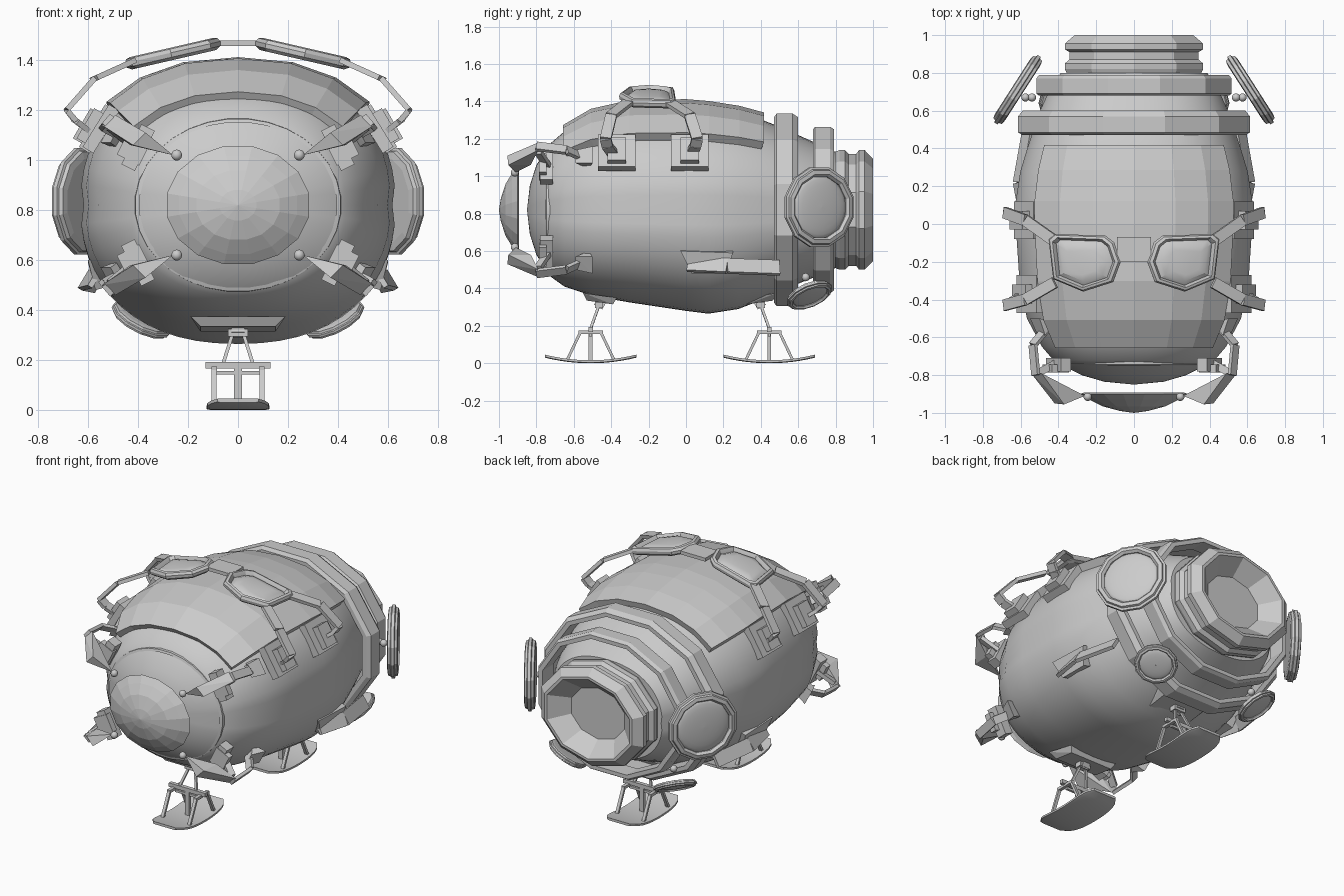
import bpy, bmesh
from math import sin, cos, pi, radians, exp, copysign
from mathutils import Vector, Matrix

if "Cube" in bpy.data.objects:
    bpy.data.objects.remove(bpy.data.objects["Cube"])

C = Vector((0, 0, 0.82))          # hull axis height, also the mirror centre


def make(name, verts, faces, mirror="", smooth=None, hull=False):
    """Mesh from world-space points, mirrored over x and/or z about the hull axis."""
    bm = bmesh.new()
    vs = [bm.verts.new(Vector(v) - C) for v in verts]
    if hull:
        bmesh.ops.convex_hull(bm, input=vs)
    for f in faces:
        bm.faces.new([vs[i] for i in f])
    bmesh.ops.remove_doubles(bm, verts=bm.verts, dist=1e-5)
    bmesh.ops.recalc_face_normals(bm, faces=bm.faces)
    me = bpy.data.meshes.new(name)
    bm.to_mesh(me)
    bm.free()
    if smooth:
        me.polygons.foreach_set("use_smooth", [True] * len(me.polygons))
        me.set_sharp_from_angle(angle=radians(smooth))
    ob = bpy.data.objects.new(name, me)
    ob.location = C
    bpy.context.collection.objects.link(ob)
    if mirror:
        m = ob.modifiers.new("mirror", "MIRROR")
        m.use_axis = ("x" in mirror, "y" in mirror, "z" in mirror)
        m.use_mirror_merge = False
    return ob


def loft(name, loops, closed=True, caps=False, wrap=False, **kw):
    """Skin a list of equal-length point loops."""
    n = len(loops[0])
    faces = []
    for a in range(len(loops) if wrap else len(loops) - 1):
        b = (a + 1) % len(loops)
        for i in range(n if closed else n - 1):
            j = (i + 1) % n
            faces.append((a * n + i, a * n + j, b * n + j, b * n + i))
    if caps:
        faces += [tuple(range(n)), tuple(range((len(loops) - 1) * n, len(loops) * n))]
    return make(name, [p for l in loops for p in l], faces, **kw)


def lathe(name, prof, segs, mat, **kw):
    loops = [[mat @ Vector((r * cos(2 * pi * (i + .5) / segs), r * sin(2 * pi * (i + .5) / segs), h))
              for i in range(segs)] for r, h in prof]
    return loft(name, loops, **kw)


def axis_y(zscale):
    return Matrix.Translation(C) @ Matrix.Rotation(-pi / 2, 4, 'X') @ Matrix.Diagonal((1, zscale, 1, 1))


def facing(p, n):
    return Matrix.Translation(p) @ Vector(n).to_track_quat('Z', 'Y').to_matrix().to_4x4()


def bar(name, p, q, w, t, up=(0, 0, 1), **kw):
    """Box from p to q; w across, t along the up direction."""
    p, q = Vector(p), Vector(q)
    d = (q - p).normalized()
    s = d.cross(Vector(up)).normalized()
    u = s.cross(d)
    return make(name, [e + s * a * w / 2 + u * b * t / 2 for e in (p, q) for a in (-1, 1) for b in (-1, 1)],
                [], hull=True, **kw)


def strap(name, pts, w, t, up, **kw):
    for a, b in zip(pts, pts[1:]):
        bar(name, a, b, w, t, up, **kw)


def ball(name, p, r=.022, **kw):
    prof = [(r * sin(pi * i / 8), -r * cos(pi * i / 8)) for i in range(9)]
    lathe(name, [(max(a, 1e-6), h) for a, h in prof], 12, Matrix.Translation(p), smooth=60, **kw)


# Hull: stations of y, half width, top z, bottom z
ST = [(-.85, .001, .821, .819), (-.835, .16, .95, .69), (-.80, .28, 1.06, .58), (-.74, .40, 1.15, .48),
      (-.72, .43, 1.18, .46), (-.65, .49, 1.24, .41), (-.5, .57, 1.32, .36), (-.3, .61, 1.365, .325),
      (0, .63, 1.37, .28), (.12, .63, 1.36, .265), (.28, .605, 1.335, .29), (.41, .565, 1.30, .34),
      (.5, .535, 1.265, .38), (.6, .50, 1.22, .425), (.7, .455, 1.175, .465), (.8, .39, 1.13, .51)]


def section(y, hx, top, bot, a, off=0):
    c, s = cos(a), sin(a)
    h = (top - C.z if s > 0 else C.z - bot) + off
    x = copysign(abs(c) ** .88, c) * (hx + off)
    z = copysign(abs(s) ** .88, s) * h
    return (x * (1 - .02 * exp(-(z / .025) ** 2)), y, C.z + z)


loft("hull", [[section(*s, 2 * pi * i / 56) for i in range(56)] for s in ST], caps=True, smooth=35)

# Faceted roof shell over the hull
roof = [(-.645, .49, 1.235, .4)] + ST[6:12]
cap = loft("roof_shell", [[section(*s, radians(42 + 96 * i / 6), .035) for i in range(7)] for s in roof], closed=False)
sol = cap.modifiers.new("thickness", "SOLIDIFY")
sol.thickness, sol.offset = .05, 0
for v in cap.data.vertices:
    v.co.z -= .018

# Rim around the nose
lathe("nose_rim", [(.395, -.75), (.412, -.745), (.415, -.72), (.39, -.71)], 32, axis_y(.84), smooth=30)

# Floating front shield
lathe("front_shield", [(.001, -1), (.075, -.99), (.17, -.965), (.24, -.93), (.29, -.9), (.27, -.892), (.001, -.892)],
      16, axis_y(.83))

# Rear hoops and exhaust
lathe("wide_hoop", [(.58, .47), (.61, .47), (.635, .485), (.635, .57), (.61, .6), (.58, .6)], 12, axis_y(.84), wrap=True)
lathe("narrow_hoop", [(.49, .68), (.52, .68), (.535, .69), (.535, .77), (.52, .79), (.49, .79)], 12, axis_y(.86), wrap=True)
lathe("exhaust", [(.37, .79), (.385, .82), (.385, .85), (.36, .87), (.36, .91), (.385, .925), (.385, .955),
                  (.33, 1.0), (.31, 1.0), (.2, .9), (.001, .9)], 10, axis_y(.83))


# Round side pods and small lower pods
def pod(name, p, n, R):
    m = facing(p, n) @ Matrix.Scale(R, 4)
    lathe(name + "_frame", [(.001, -.14), (.8, -.14), (.93, -.12), (.95, -.05), (1, -.03), (1, .05), (.94, .07),
                            (.92, .13), (.82, .15), (.76, .08), (.76, .0)], 12, m, mirror="x")
    lathe(name + "_dome", [(.77 * cos(a * pi / 12) + .001, .02 + .12 * sin(a * pi / 12)) for a in range(7)],
          24, m, mirror="x", smooth=40)


pod("side_pod", (.615, .71, .835), (.84, .54, 0), .22)
pod("lower_pod", (.385, .66, .365), (.43, .36, -.85), .13)
for p in ((.54, .67, .83), (.575, .67, .83), (.36, .64, .46)):
    ball("pod_joint", p, mirror="x")

# Four front fins with arms and mounts
F = "xz"
make("front_fin", [(.26, -.91, 1.02), (.37, -.955, 1.11), (.42, -.95, 1.06), (.49, -.79, 1.18),
                   (.545, -.79, 1.14), (.43, -.83, 1.06)], [], hull=True, mirror=F)
ball("fin_joint", (.245, -.915, 1.02), mirror=F)
strap("fin_arm", [(.52, -.8, 1.16), (.535, -.64, 1.14), (.46, -.55, 1.1)], .05, .02, (.7, 0, .6), mirror=F)
bar("fin_inner_arm", (.51, -.79, 1.13), (.4, -.73, 1.04), .04, .025, mirror=F)
bar("fin_mount", (.36, -.745, 1.13), (.44, -.745, .97), .07, .06, (1, 0, .5), mirror=F)
bar("fin_mount_tip", (.39, -.765, 1.1), (.44, -.765, 1.0), .04, .1, (1, 0, .5), mirror=F)
make("fin_plate", [(.47, -.59, 1.14), (.51, -.59, 1.07), (.5, -.5, 1.16), (.55, -.5, 1.07), (.42, -.52, 1.12),
                   (.47, -.52, 1.04)], [], hull=True, mirror=F)

# Goggles on the roof
OUT = [(-.165, .1), (-.12, .135), (.155, .145), (.185, .12), (.16, -.09), (.0, -.155), (-.16, -.105), (-.2, .0)]
gm = Matrix.Translation((.262, -.2, 1.4)) @ Matrix.Rotation(radians(13), 4, 'Y')
RIM = [(.9, 0), (1, .012), (1.02, .03), (.97, .045), (.88, .05), (.84, .04), (.8, .025), (.66, .04), (.45, .046)]
loft("goggle_lens", [[gm @ Vector((x * k, y * k, h)) for x, y in OUT] for k, h in RIM], caps=True, mirror="x", smooth=25)
bar("goggle_bridge", (-.09, -.135, 1.467), (.09, -.135, 1.467), .13, .022)
UP = (0, 1, 0)
strap("rear_goggle_strap", [(.42, -.09, 1.395), (.575, .02, 1.325), (.685, .06, 1.2), (.655, .05, 1.16), (.6, .03, 1.12)],
      .022, .06, UP, mirror="x")
strap("front_goggle_strap", [(.42, -.31, 1.395), (.575, -.4, 1.325), (.685, -.43, 1.2), (.65, -.42, 1.16), (.6, -.39, 1.12)],
      .022, .06, UP, mirror="x")
for y in (.02, -.37):
    k = 0 if y > 0 else -.015
    bar("strap_plate", (.51 + k, y, 1.21), (.615 + k, y, 1.04), .05, .2, UP, mirror="x")
    bar("strap_socket", (.56 + k, y, 1.19), (.63 + k, y, 1.07), .07, .1, UP, mirror="x")

# Lower side brackets reaching back to the wide hoop
make("side_bracket", [(.54, -.03, .62), (.6, -.03, .6), (.54, .25, .61), (.6, .25, .59), (.5, .03, .5),
                      (.57, .03, .48), (.5, .22, .5), (.57, .22, .48)], [], hull=True, mirror="x")
strap("side_bracket_arm", [(.57, .01, .53), (.61, .22, .52), (.56, .5, .51)], .022, .085, (-.5, 0, .8), mirror="x")


# Two curved skis with their legs
def ski(label, y0, sgn):
    rows = []
    for i in range(13):
        t = -1 + i / 6
        w = .125 * (1 - .35 * abs(t) ** 6)
        z = .012 + .03 * t * t
        rows.append([(sx * w, y0 + .245 * t, z + dz) for sx, dz in ((-1, -.008), (-.85, -.012), (.85, -.012), (1, -.008),
                                                                 (1, .004), (-1, .004))])
    loft(label + "_ski", rows, caps=True, smooth=40)
    Y = lambda d: y0 + sgn * d
    bar(label + "_ski_crossbar", (-.13, y0, .18), (.13, y0, .18), .025, .025)
    bar(label + "_ski_post", (0, y0, .18), (0, y0, .015), .02, .03, (1, 0, 0))
    for d in (-1, 1):
        bar(label + "_ski_leg", (.095, y0 + d * .055, .165), (.095, y0 + d * .125, .018), .015, .02, (1, 0, 0), mirror="x")
    bar(label + "_ski_rail", (.095, y0 - .065, .165), (.095, y0 + .065, .165), .022, .018, mirror="x")
    bar(label + "_ski_brace", (-.09, y0, .15), (.09, y0, .15), .015, .015)
    bar(label + "_strut", (.06, y0, .185), (.02, Y(.045), .31), .014, .014, UP, mirror="x")
    bar(label + "_strut_head", (-.04, Y(.045), .31), (.04, Y(.045), .31), .045, .03)
    bar(label + "_strut_neck", (0, Y(.04), .3), (0, Y(.08), .37), .05, .05, UP)
    make(label + "_strut_plate", [(sx * w, Y(d), z) for sx in (-1, 1) for w, d, z in
         ((.19, -.04, .375), (.15, -.02, .335), (.15, .12, .315), (.17, .14, .35))], [], hull=True)


ski("front", -.51, 1)
ski("rear", .445, -1)
